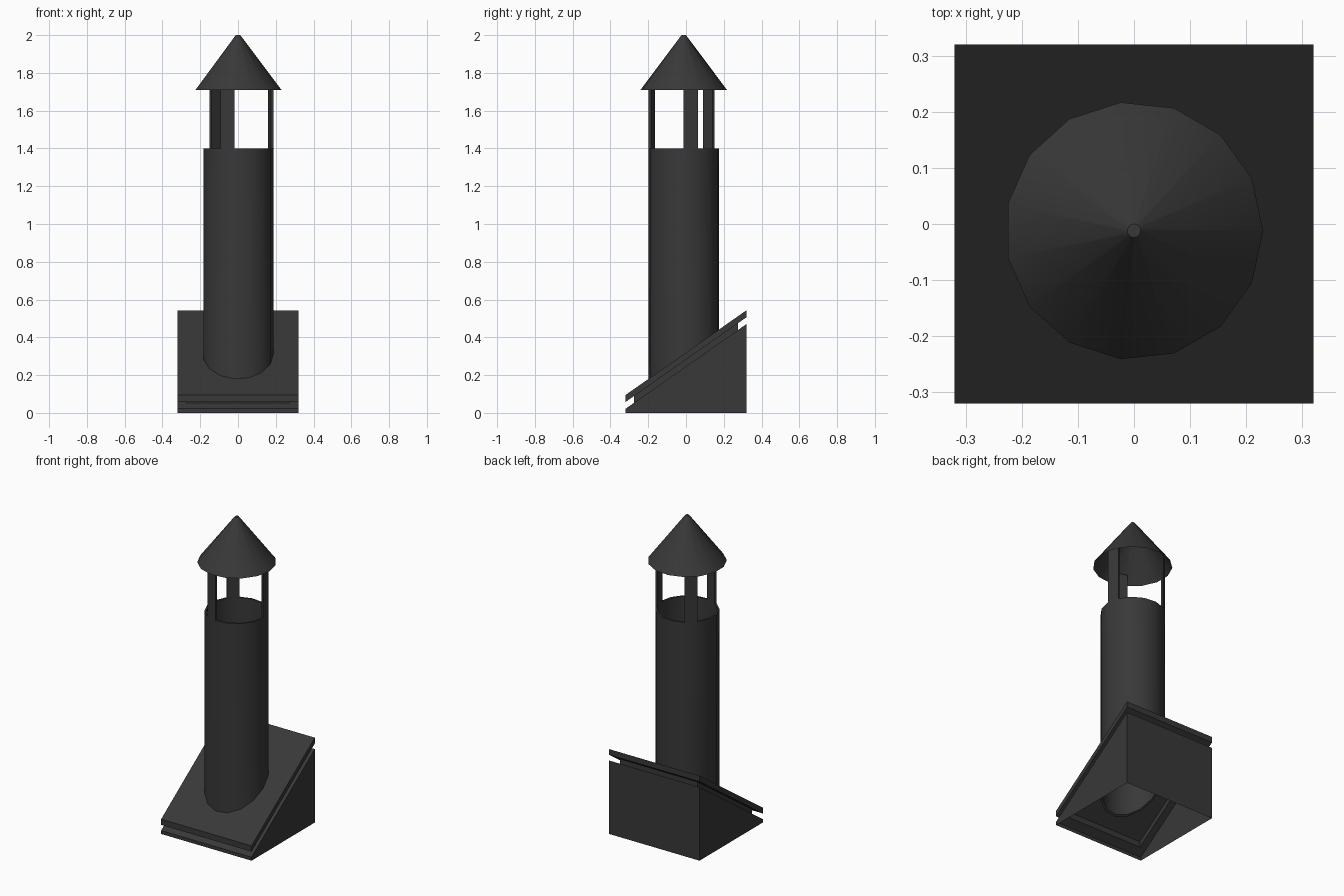
import bpy, bmesh
from math import cos, sin, pi, tan, radians

if "Cube" in bpy.data.objects:
    bpy.data.objects.remove(bpy.data.objects["Cube"])

SIDES, CY = 15, -0.012          # pipe facets and pipe centre in y
SLOPE = tan(radians(35))        # roof pitch
PLATE_TOP, PLATE_BOT, WEDGE_TOP = 0.319, 0.282, 0.246   # heights at y = 0

dark = bpy.data.materials.new("dark_metal")
dark.diffuse_color = (0.04, 0.04, 0.04, 1)
dark.use_nodes = True
dark.node_tree.nodes["Principled BSDF"].inputs["Base Color"].default_value = dark.diffuse_color


def make(name, verts, faces, smooth=False):
    me = bpy.data.meshes.new(name)
    me.from_pydata(verts, [], faces)
    bm = bmesh.new()
    bm.from_mesh(me)
    bmesh.ops.recalc_face_normals(bm, faces=bm.faces)
    bm.to_mesh(me)
    bm.free()
    me.materials.append(dark)
    ob = bpy.data.objects.new(name, me)
    bpy.context.collection.objects.link(ob)
    if smooth:
        bpy.ops.object.select_all(action='DESELECT')
        ob.select_set(True)
        bpy.context.view_layer.objects.active = ob
        bpy.ops.object.shade_smooth_by_angle(angle=radians(30))
    return ob


def on_slope(x, y, h):
    return (x, y, h + SLOPE * y)


def rect(s, h):
    return [on_slope(x * s, y * s, h) for x, y in ((-1, -1), (1, -1), (1, 1), (-1, 1))]


def ring(r, z):
    pts = []
    for i in range(SIDES):
        a = 2 * pi * i / SIDES
        x, y = r * cos(a), CY + r * sin(a)
        pts.append((x, y, z(y) if callable(z) else z))
    return pts


def loft(rings, closed=False):
    n = len(rings[0])
    k = len(rings)
    faces = []
    for j in range(k if closed else k - 1):
        a, b = j * n, (j + 1) % k * n
        faces += [(a + i, a + (i + 1) % n, b + (i + 1) % n, b + i) for i in range(n)]
    return [p for r in rings for p in r], faces


# hollow wedge base, open underneath, with a collar rising to the plate
floor = [(x, y, 0) for x, y, z in rect(0.32, 0)]
make("wedge_base", *loft([floor, rect(0.32, WEDGE_TOP), rect(0.275, WEDGE_TOP),
                          rect(0.275, PLATE_BOT)]))

# sloped flashing plate with a round hole
v, f = loft([rect(0.32, PLATE_BOT), rect(0.32, PLATE_TOP)])
plate = make("flashing_plate", v, f + [(3, 2, 1, 0), (4, 5, 6, 7)])
v, f = loft([ring(0.186, -0.2), ring(0.186, 1.0)])
cutter = make("hole_cutter", v, f + [tuple(range(SIDES)), tuple(range(SIDES, 2 * SIDES))])
mod = plate.modifiers.new("hole", 'BOOLEAN')
mod.operation, mod.object, mod.solver = 'DIFFERENCE', cutter, 'EXACT'
bpy.context.view_layer.objects.active = plate
bpy.ops.object.modifier_apply(modifier="hole")
bpy.data.objects.remove(cutter)

# thin-walled pipe, lower end cut along the roof pitch
R, RI = 0.187, 0.175
low = lambda y: PLATE_BOT - 0.015 + SLOPE * y
make("chimney_pipe", *loft([ring(R, low), ring(R, 1.4), ring(RI, 1.4), ring(RI, low)], True),
     smooth=True)

# three posts continuing every fifth wall facet up into the cap
for k in (0, 5, 10):
    quads = []
    for z in (1.39, 1.752):
        o, i = ring(R, z), ring(RI, z)
        quads.append([o[k], o[k + 1], i[k + 1], i[k]])
    v, f = loft(quads)
    make("cap_post", v, f + [(3, 2, 1, 0), (4, 5, 6, 7)])

# open conical cap with a small blunt tip
v, f = loft([ring(0.23, 1.71), ring(0.012, 2.0)])
make("conical_cap", v, f + [tuple(range(SIDES, 2 * SIDES))], smooth=True)
